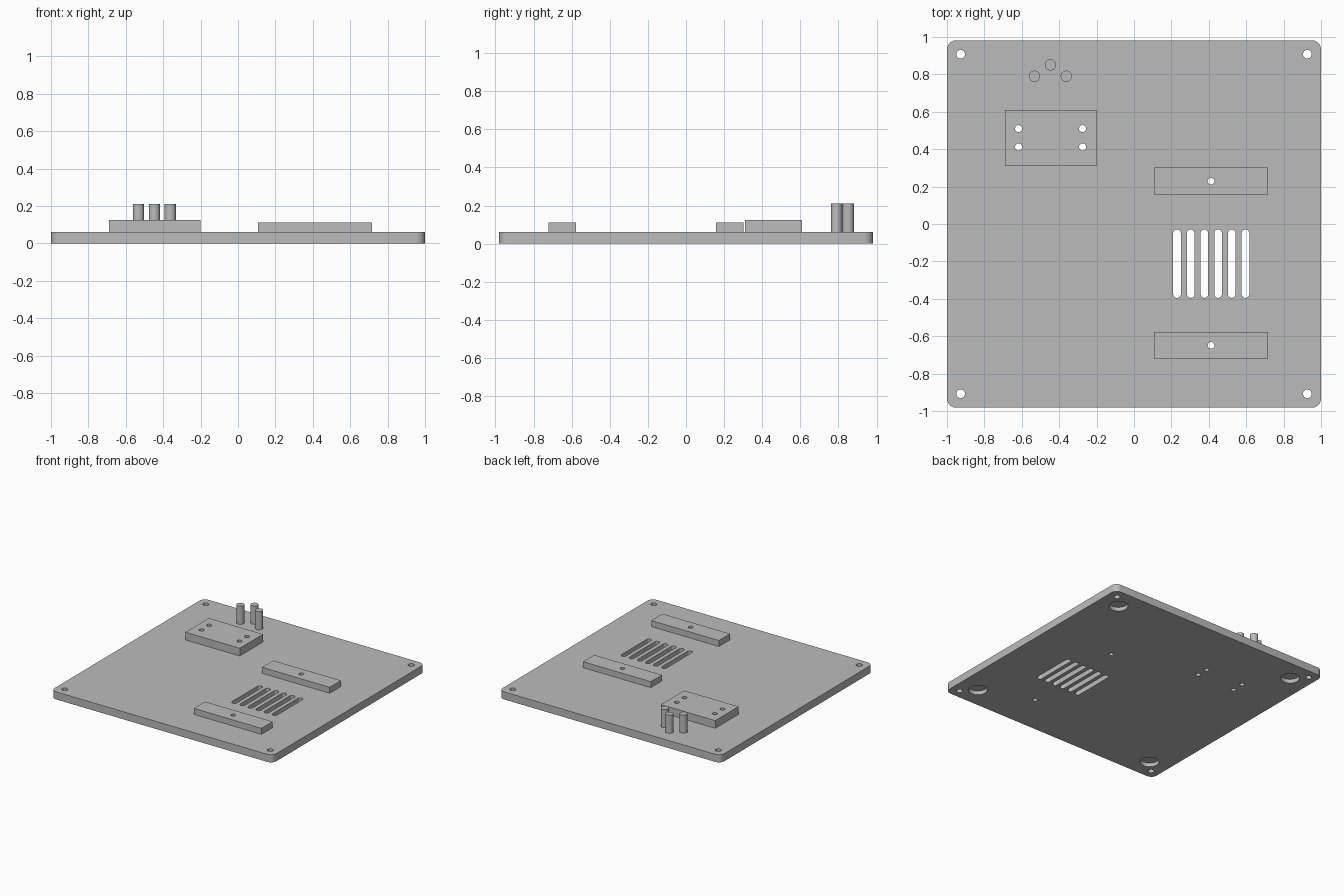
import bpy
import bmesh
import math

cube = bpy.data.objects.get("Cube")
if cube:
    bpy.data.objects.remove(cube, do_unlink=True)

grey = bpy.data.materials.new("plain_grey")
grey.use_nodes = True
COLOR = (0.5, 0.5, 0.5, 1)
grey.diffuse_color = COLOR
grey.node_tree.nodes["Principled BSDF"].inputs["Base Color"].default_value = COLOR


def add_prism(bm, x, y, w, d, z0, z1, r=0.0, steps=8):
    """Upright prism with a rounded rectangular outline; r = w/2 = d/2 is a circle."""
    pts = []
    for i, (sx, sy) in enumerate([(1, 1), (-1, 1), (-1, -1), (1, -1)]):
        for k in range(steps + 1 if r else 1):
            a = math.pi / 2 * (i + k / steps)
            p = (x + sx * (w / 2 - r) + r * math.cos(a),
                 y + sy * (d / 2 - r) + r * math.sin(a))
            if not pts or math.dist(p, pts[-1]) > 1e-5:
                pts.append(p)
    if math.dist(pts[0], pts[-1]) < 1e-5:
        pts.pop()
    low = [bm.verts.new((px, py, z0)) for px, py in pts]
    high = [bm.verts.new((px, py, z1)) for px, py in pts]
    bm.faces.new(low[::-1])
    bm.faces.new(high)
    n = len(pts)
    for i in range(n):
        j = (i + 1) % n
        bm.faces.new((low[i], low[j], high[j], high[i]))


def add_round(bm, x, y, r, z0, z1):
    add_prism(bm, x, y, 2 * r, 2 * r, z0, z1, r)


def make_object(name, bm):
    mesh = bpy.data.meshes.new(name)
    bm.to_mesh(mesh)
    bm.free()
    mesh.materials.append(grey)
    obj = bpy.data.objects.new(name, mesh)
    bpy.context.collection.objects.link(obj)
    return obj


def make_block(name, *args, **kw):
    bm = bmesh.new()
    add_prism(bm, *args, **kw)
    return make_object(name, bm)


THICK = 0.062
MID_X, BAR_YS = 0.412, (0.229, -0.649)

# Base plate, terminal block and the two support bars
plate = make_block("base_plate", 0, 0, 2, 1.964, 0, THICK, r=0.05)
block = make_block("terminal_block", -0.446, 0.46, 0.49, 0.3, THICK, 0.125)
bars = [make_block(name, MID_X, y, 0.61, 0.144, THICK, 0.111)
        for name, y in zip(("rear_bar", "front_bar"), BAR_YS)]

# Three upright pins
pins = []
for name, x, y in (("right_pin", -0.532, 0.79), ("middle_pin", -0.447, 0.851),
                   ("left_pin", -0.362, 0.79)):
    bm = bmesh.new()
    add_round(bm, x, y, 0.03, THICK, 0.21)
    pins.append(make_object(name, bm))

# Cutter: screw holes, vent slots and blind foot recesses
bm = bmesh.new()
for sx in (-1, 1):
    for sy in (-1, 1):
        add_round(bm, sx * 0.927, sy * 0.908, 0.023, -0.1, 0.3)
        add_round(bm, sx * 0.83, sy * 0.81, 0.07, -0.1, 0.031)
        add_round(bm, -0.446 + sx * 0.171, 0.461 + sy * 0.049, 0.019, -0.1, 0.3)
for y in BAR_YS:
    add_round(bm, MID_X, y, 0.018, -0.1, 0.3)
for i in range(6):
    add_prism(bm, 0.23 + i * 0.0732, -0.212, 0.041, 0.366, -0.1, 0.3, r=0.0205)
cutter = make_object("hole_cutter", bm)
cutter.hide_render = True

for obj in [plate, block] + bars:
    cut = obj.modifiers.new("holes", "BOOLEAN")
    cut.object = cutter
    cut.operation = "DIFFERENCE"
    cut.solver = "EXACT"
    bpy.context.view_layer.objects.active = obj
    bpy.ops.object.modifier_apply(modifier=cut.name)
bpy.data.objects.remove(cutter, do_unlink=True)

# Smooth round walls, sharp rims
bpy.ops.object.select_all(action="DESELECT")
for obj in [plate, block] + bars + pins:
    obj.select_set(True)
bpy.context.view_layer.objects.active = plate
bpy.ops.object.shade_smooth_by_angle(angle=math.radians(30))
